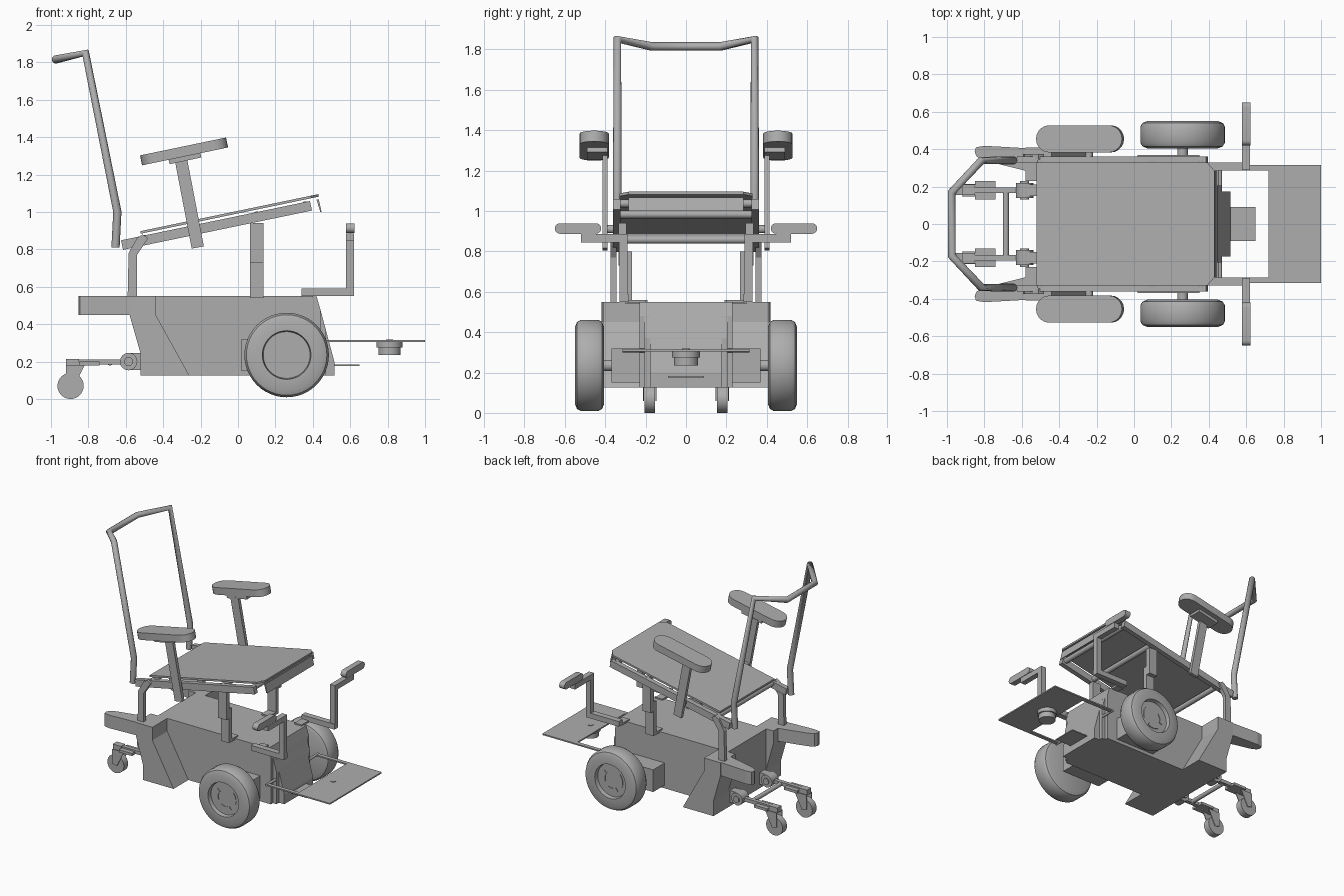
import bpy, bmesh, math
from mathutils import Vector, Matrix

cube = bpy.data.objects.get("Cube")
if cube:
    bpy.data.objects.remove(cube, do_unlink=True)

GREY = (0.42, 0.42, 0.42, 1)
mat = bpy.data.materials.new("plain grey")
mat.use_nodes = True
mat.diffuse_color = GREY
mat.node_tree.nodes["Principled BSDF"].inputs["Base Color"].default_value = GREY


def finish(name, bm, bevel=0, smooth=False):
    bmesh.ops.recalc_face_normals(bm, faces=bm.faces)
    me = bpy.data.meshes.new(name)
    bm.to_mesh(me)
    bm.free()
    ob = bpy.data.objects.new(name, me)
    bpy.context.collection.objects.link(ob)
    me.materials.append(mat)
    if bevel:
        mod = ob.modifiers.new("soft edges", "BEVEL")
        mod.width, mod.segments, mod.limit_method = bevel, 3, "ANGLE"
    if smooth:
        bpy.ops.object.select_all(action="DESELECT")
        ob.select_set(True)
        bpy.context.view_layer.objects.active = ob
        bpy.ops.object.shade_smooth_by_angle(angle=math.radians(35))
    return ob


def loft(name, points, step, smooth=False):
    """Extrude a flat outline along the vector step."""
    bm = bmesh.new()
    face = bm.faces.new([bm.verts.new(p) for p in points])
    ext = bmesh.ops.extrude_face_region(bm, geom=[face])
    moved = [g for g in ext["geom"] if isinstance(g, bmesh.types.BMVert)]
    bmesh.ops.translate(bm, verts=moved, vec=step)
    return finish(name, bm, smooth=smooth)


def side_plate(name, outline, y0, y1, smooth=False):
    return loft(name, [(x, y0, z) for x, z in outline], (0, y1 - y0, 0), smooth)


def box(name, x0, x1, y0, y1, z0, z1):
    return side_plate(name, [(x0, z0), (x1, z0), (x1, z1), (x0, z1)], y0, y1)


def rod(name, a, b, r, segments=24, smooth=True):
    a, b = Vector(a), Vector(b)
    bm = bmesh.new()
    turn = (b - a).to_track_quat("Z", "Y").to_matrix().to_4x4()
    bmesh.ops.create_cone(bm, cap_ends=True, segments=segments, radius1=r, radius2=r,
                          depth=(b - a).length, matrix=Matrix.Translation((a + b) / 2) @ turn)
    return finish(name, bm, smooth=smooth)


def beam(name, a, b, width, y0, y1):
    """Flat bar between two points of the side plane."""
    a, b = Vector(a), Vector(b)
    n = (b - a).orthogonal().normalized() * width / 2
    return side_plate(name, [a + n, b + n, b - n, a - n], y0, y1)


def lathe(name, profile, x, z, side):
    """Spin (radius, y) points around a sideways axle."""
    bm = bmesh.new()
    vs = [bm.verts.new((x + r, side * y, z)) for r, y in profile]
    es = [bm.edges.new(pair) for pair in zip(vs, vs[1:])]
    bmesh.ops.spin(bm, geom=vs + es, cent=(x, 0, z), axis=(0, 1, 0),
                   angle=math.tau, steps=48)
    bmesh.ops.remove_doubles(bm, verts=bm.verts, dist=0.0001)
    return finish(name, bm, smooth=True)


def pill(length, width, n=10):
    """Outline of a round-ended bar around the origin."""
    r, h = width / 2, length / 2 - width / 2
    out = []
    for c, start in ((h, -math.pi / 2), (-h, math.pi / 2)):
        for i in range(n + 1):
            t = start + math.pi * i / n
            out.append((c + r * math.cos(t), r * math.sin(t)))
    return out


# Chassis with sloping front
side_plate("chassis", [(-.52, .125), (.44, .125), (.44, .48), (.42, .55), (-.52, .55)], -.23, .23)
side_plate("chassis_nose", [(.4, .125), (.47, .125), (.47, .37), (.42, .55), (.4, .55)], -.205, .205)
side_plate("nose_lip", [(.44, .125), (.515, .125), (.515, .2), (.44, .48)], -.175, .175)
box("front_tongue", .5, .65, -.09, .09, .175, .183)

# Seat geometry runs along a tilted line
tilt = math.atan2(.21, 1.01)
rise = math.tan(tilt)


def rail_z(x):
    return .835 + (x + .61) * rise


# Seat pan with clipped corners
corners = [(-.52, -.33), (.39, -.33), (.43, -.285), (.43, .285), (.39, .33), (-.52, .33)]
loft("seat_pan", [(x, y, rail_z(x) + .03) for x, y in corners], (0, 0, .014))
side_plate("seat_lip", [(.42, 1.065), (.432, 1.067), (.447, 1.0), (.44, 1.0)], -.285, .285)
for x in (-.5, .1, .36):
    rod("seat_crossbar", (x, -.34, rail_z(x)), (x, .34, rail_z(x)), .02)

# Push handle
handle = bpy.data.curves.new("push_handle", "CURVE")
handle.dimensions, handle.bevel_depth, handle.bevel_resolution = "3D", .022, 4
handle.use_fill_caps = True
half = [(-.655, .34, .81), (-.645, .34, 1.0), (-.815, .34, 1.85), (-.975, .17, 1.815)]
path = half + [(x, -y, z) for x, y, z in reversed(half)]
spline = handle.splines.new("POLY")
spline.points.add(len(path) - 1)
for p, co in zip(spline.points, path):
    p.co = (*co, 1)
handle.materials.append(mat)
handle_ob = bpy.data.objects.new("push_handle", handle)
bpy.context.collection.objects.link(handle_ob)

# Foot platform with its pivot
box("foot_platform", .72, 1, -.315, .315, .305, .315)
rod("platform_pivot", (.81, 0, .275), (.81, 0, .306), .07)
rod("platform_foot", (.81, 0, .235), (.81, 0, .28), .06)
rod("platform_pin", (.81, 0, .3), (.81, 0, .319), .02)

# Caster crossbar
rod("caster_crossbar", (-.685, -.185, .195), (-.685, .185, .195), .016)

tyre = [(0, .52), (.125, .52), (.13, .55), (.19, .55), (.215, .54), (.226, .52),
        (.226, .435), (.215, .415), (.19, .405), (0, .405)]

for s, side in ((1, "left"), (-1, "right")):
    # Rear arm and fin
    top = [(-.44, .36), (-.48, .40), (-.8, .418), (-.845, .41), (-.852, .385),
           (-.84, .36), (-.8, .34), (-.44, .25)]
    loft(side + "_rear_arm", [(x, s * y, .45) for x, y in top], (0, 0, .1))
    side_plate(side + "_rear_fin", [(-.58, .45), (-.52, .24), (-.52, .125), (-.26, .125),
                                    (-.44, .45), (-.44, .55), (-.58, .55)], s * .23, s * .41)

    # Motor, axle and drive wheel
    box(side + "_motor", .02, .35, s * .22, s * .37, .15, .32)
    rod(side + "_axle", (.26, s * .36, .235), (.26, s * .42, .235), .028)
    lathe(side + "_drive_wheel", tyre, .26, .235, s)
    for mid in (10, 170, 270):
        arc = [(r, mid + d) for r, ds in ((.09, (-32, -16, 0, 16, 32)), (.062, (32, 16, 0, -16, -32)))
               for d in ds]
        side_plate(side + "_hub_slot", [(.26 + r * math.cos(math.radians(a)),
                                         .235 + r * math.sin(math.radians(a))) for r, a in arc],
                   s * .515, s * .525)

    # Rear caster
    y = s * .18
    box(side + "_caster_bar", -.92, -.55, y - .015, y + .015, .185, .212)
    box(side + "_caster_plate", -.85, -.74, y - .05, y + .05, .18, .2)
    box(side + "_caster_clip", -.92, -.85, y - .025, y + .025, .175, .215)
    side_plate(side + "_caster_knuckle", [(-.585 + .047 * math.cos(t * math.pi / 8),
               .2 + .047 * math.sin(t * math.pi / 8)) for t in range(16)], y - .04, y + .04, True)
    box(side + "_caster_mount", -.585, -.51, y - .03, y + .03, .155, .245)
    rod(side + "_caster_pin", (-.585, y - .05, .2), (-.585, y + .05, .2), .024)
    for k in (-.034, .028):
        side_plate(side + "_caster_fork", [(-.92, .07), (-.88, .06), (-.82, .18), (-.92, .18)],
                   y + k, y + k + .006)
    rod(side + "_caster_wheel", (-.895, y - .026, .07), (-.895, y + .026, .07), .07, 32)

    # Seat rail and supports
    beam(side + "_seat_rail", (-.62, rail_z(-.62) - .01), (.39, rail_z(.39) - .01), .052,
         s * .325, s * .362)
    leg = [(-.59, .55), (-.54, .55), (-.54, .77), (-.48, .86), (-.51, .88), (-.54, .86), (-.585, .78)]
    side_plate(side + "_rear_seat_post", leg, s * .345, s * .375)
    box(side + "_front_post_base", .065, .135, s * .19, s * .3, .54, .56)
    box(side + "_front_post_lower", .065, .135, s * .268, s * .3, .55, .8)
    box(side + "_front_post_upper", .065, .135, s * .295, s * .335, .73, .94)

    # Armrest
    beam(side + "_armrest_post", (-.305, 1.28), (-.215, .81), .066, s * .388, s * .414)
    rod(side + "_armrest_bolt", (-.24, s * .35, .91), (-.24, s * .395, .91), .02)
    beam(side + "_armrest_bracket", (-.37, 1.275), (-.2, 1.311), .04, s * .39, s * .49)
    pad = [(-.283 + u * math.cos(tilt), s * .455 + v, 1.297 + u * math.sin(tilt))
           for u, v in pill(.47, .145)]
    loft(side + "_armrest_pad", pad, (-.011, 0, .053), True)

    # Forward control bracket and grip
    box(side + "_bracket_bar", .34, .62, s * .285, s * .33, .55, .59)
    box(side + "_bracket_mount", .34, .4, s * .2, s * .29, .545, .56)
    box(side + "_bracket_upright", .578, .62, s * .29, s * .33, .55, .885)
    box(side + "_bracket_arm", .578, .62, s * .29, s * .52, .845, .885)
    grip = [(.578, s * .535 + u, .913 + v) for u, v in pill(.23, .052)]
    loft(side + "_grip", grip, (.044, 0, 0), True)

    # Platform arm
    box(side + "_platform_arm", .46, .73, s * .285, s * .315, .305, .315)
    rod(side + "_platform_hinge", (.46, s * .2, .31), (.46, s * .315, .31), .01, 12)
